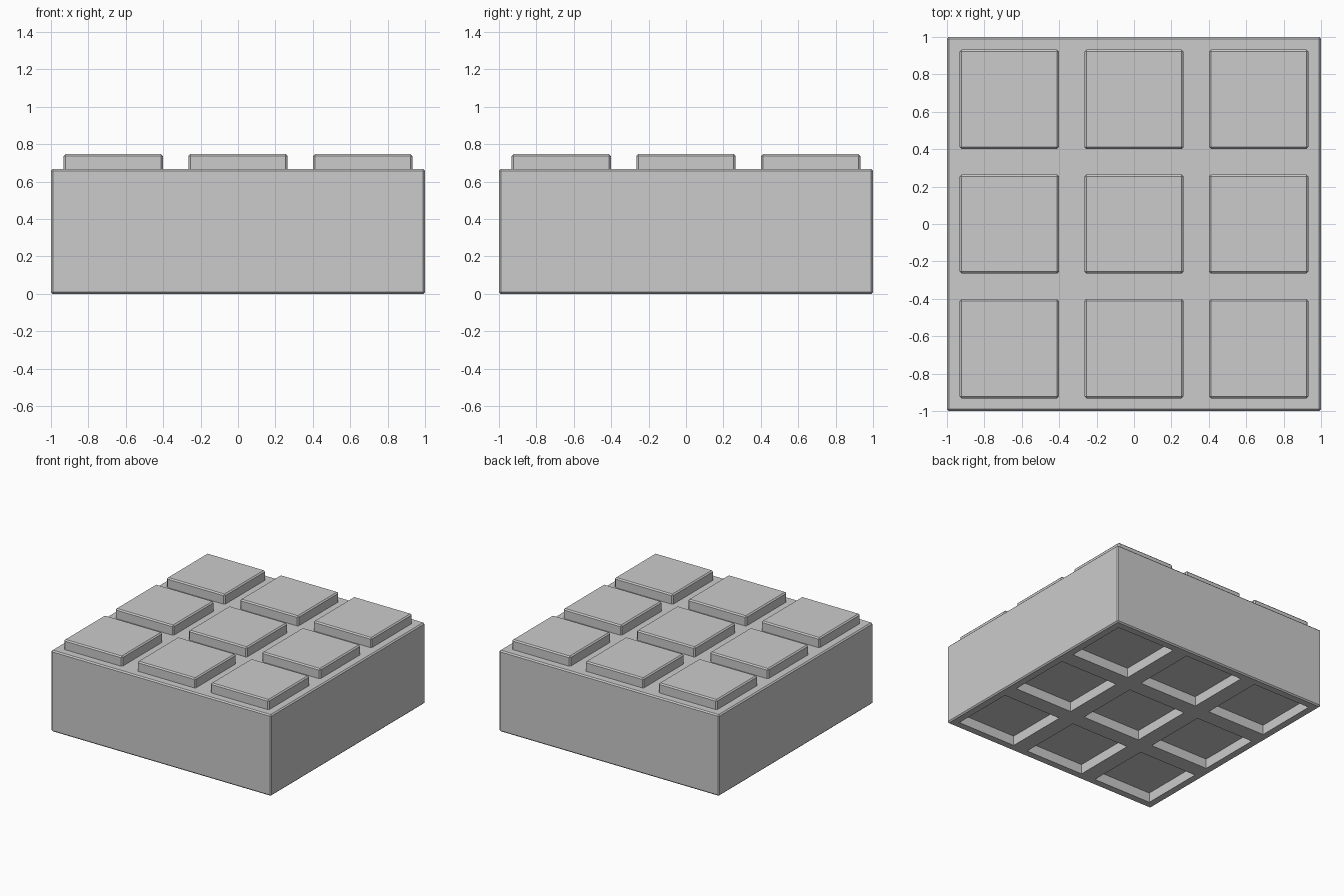
import bpy, bmesh

if "Cube" in bpy.data.objects:
    bpy.data.objects.remove(bpy.data.objects["Cube"])

PITCH = 0.6667
SPOTS = [(i * PITCH, j * PITCH) for j in (-1, 0, 1) for i in (-1, 0, 1)]


def add_box(bm, x, y, half, z0, z1):
    verts = bmesh.ops.create_cube(bm, size=1)["verts"]
    for v in verts:
        v.co = (x + v.co.x * 2 * half, y + v.co.y * 2 * half,
                z0 + (v.co.z + 0.5) * (z1 - z0))


def make_object(name, boxes, bevel=0.0):
    bm = bmesh.new()
    for box in boxes:
        add_box(bm, *box)
    if bevel:
        bmesh.ops.bevel(bm, geom=bm.edges[:], offset=bevel, segments=1,
                        profile=0.5, affect='EDGES')
    mesh = bpy.data.meshes.new(name)
    bm.to_mesh(mesh)
    bm.free()
    obj = bpy.data.objects.new(name, mesh)
    bpy.context.collection.objects.link(obj)
    return obj


# Main block with softly chamfered edges
block = make_object("block", [(0, 0, 1.0, 0, 0.667)], 0.01)

# Square studs on top
for n, (x, y) in enumerate(SPOTS):
    make_object(f"stud_{n + 1}", [(x, y, 0.265, 0.65, 0.747)], 0.01)

# Square sockets in the underside
cutter = make_object("socket_cutter", [(x, y, 0.267, -0.1, 0.08) for x, y in SPOTS])
cutter.hide_render = True
cutter.hide_set(True)
cut = block.modifiers.new("sockets", 'BOOLEAN')
cut.operation = 'DIFFERENCE'
cut.solver = 'EXACT'
cut.object = cutter
